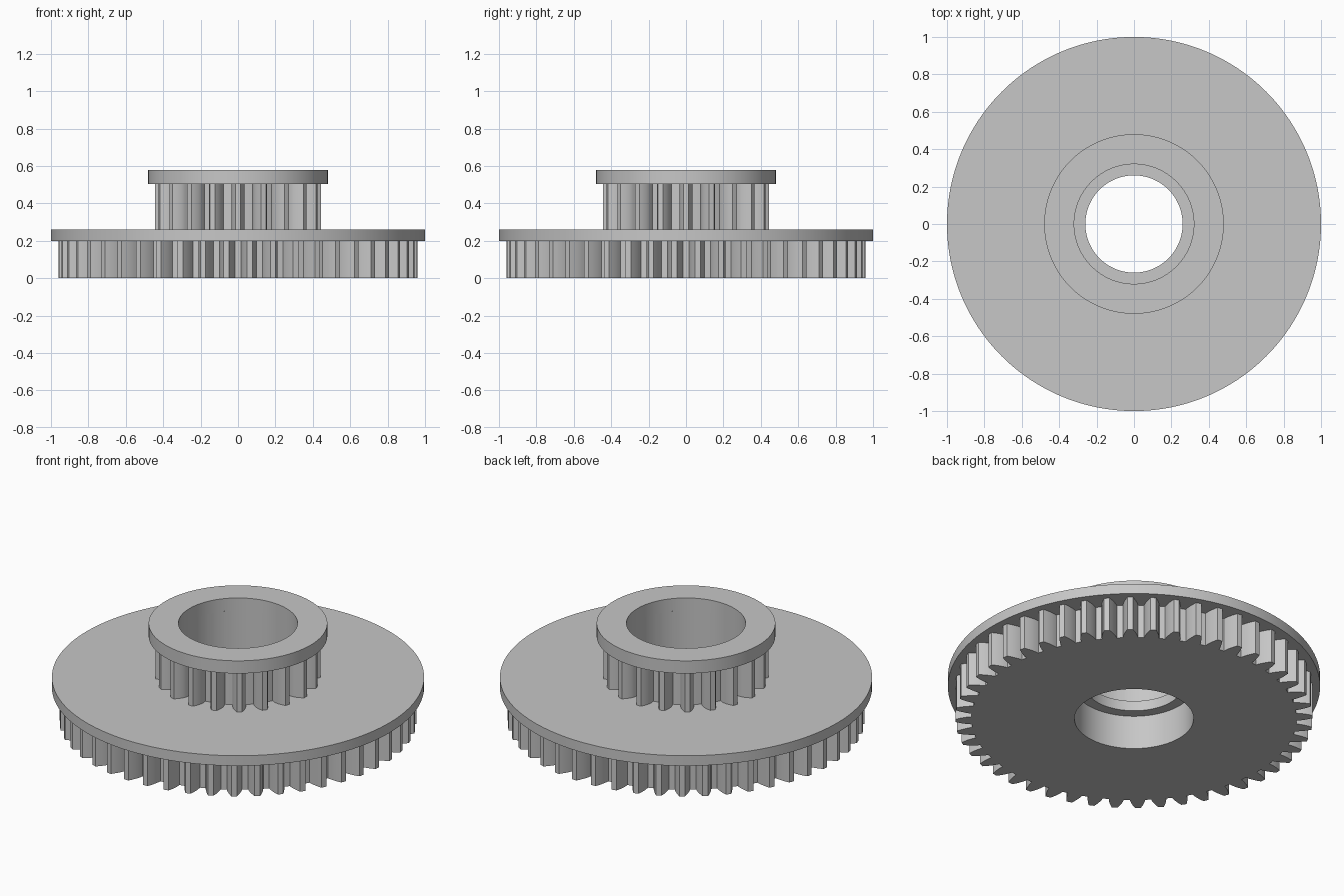
import bpy
import bmesh
from math import pi, cos, sin, tan, acos, sqrt, radians

if "Cube" in bpy.data.objects:
    bpy.data.objects.remove(bpy.data.objects["Cube"], do_unlink=True)

grey = bpy.data.materials.new("mid grey")
grey.use_nodes = True
colour = (0.57, 0.57, 0.57, 1)
grey.diffuse_color = colour
grey.node_tree.nodes["Principled BSDF"].inputs["Base Color"].default_value = colour


def circle_outline(radius, count=192):
    return [(radius, 2 * pi * i / count) for i in range(count)]


def gear_outline(tip, teeth, phase, steps=5):
    """Involute gear outline as (radius, angle) pairs."""
    module = 2 * tip / (teeth + 2)
    pitch = module * teeth / 2
    root = pitch - 1.25 * module
    pressure = radians(20)
    base = pitch * cos(pressure)

    def half_angle(r):
        a = acos(min(1, base / r))
        return pi / (2 * teeth) + (tan(pressure) - pressure) - (tan(a) - a)

    low = max(root, base)
    flank = [low + (tip - low) * i / steps for i in range(steps + 1)]
    side = [(r, half_angle(r)) for r in flank]
    if root < low:
        side.insert(0, (root, half_angle(low)))
    tooth = [(r, -a) for r, a in side] + [(tip, 0)]
    tooth += [(r, a) for r, a in reversed(side)] + [(root, pi / teeth)]
    step = 2 * pi / teeth
    return [(r, a + (i + phase) * step) for i in range(teeth) for r, a in tooth]


def ring_part(name, outline, bore, z0, z1, bottom=True, top=True):
    """Extrude an outline with a round bore through it."""
    bm = bmesh.new()

    def loop(points, z):
        return [bm.verts.new((r * cos(a), r * sin(a), z)) for r, a in points]

    hole = [(bore, a) for r, a in outline]
    out0, out1 = loop(outline, z0), loop(outline, z1)
    in0, in1 = loop(hole, z0), loop(hole, z1)
    pairs = [(out0, out1), (in1, in0)]
    if bottom:
        pairs.append((in0, out0))
    if top:
        pairs.append((out1, in1))
    for lo, hi in pairs:
        for i in range(len(lo)):
            j = (i + 1) % len(lo)
            bm.faces.new((lo[i], lo[j], hi[j], hi[i]))
    mesh = bpy.data.meshes.new(name)
    bm.to_mesh(mesh)
    bm.free()
    mesh.materials.append(grey)
    obj = bpy.data.objects.new(name, mesh)
    bpy.context.collection.objects.link(obj)
    bpy.ops.object.select_all(action='DESELECT')
    obj.select_set(True)
    bpy.context.view_layer.objects.active = obj
    bpy.ops.object.shade_smooth_by_angle(angle=radians(20))
    return obj


# Wide toothed wheel under its cover disc
ring_part("large_gear", gear_outline(0.96, 48, 0.5), 0.32, 0, 0.2, top=False)
# Cover disc, whose narrower bore leaves a ledge inside the hub
ring_part("large_disc", circle_outline(1.0), 0.26, 0.2, 0.26)
# Small toothed wheel between the disc and the collar
ring_part("small_gear", gear_outline(0.443, 20, 0), 0.32, 0.26, 0.505,
          bottom=False, top=False)
# Top collar
ring_part("top_collar", circle_outline(0.48), 0.32, 0.505, 0.58)
